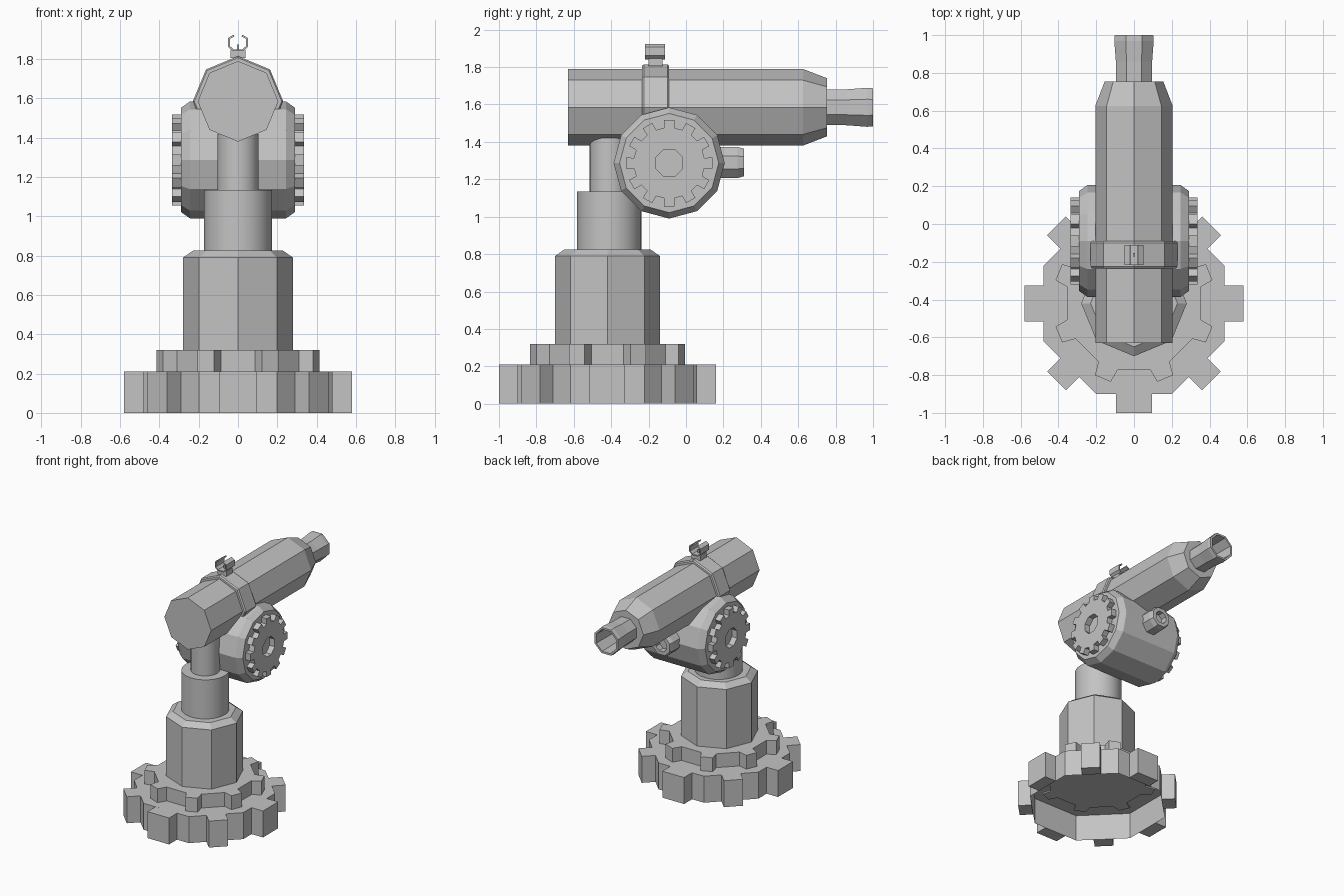
import bpy, bmesh
from math import sin, cos, pi, radians
from mathutils import Matrix

if "Cube" in bpy.data.objects:
    bpy.data.objects.remove(bpy.data.objects["Cube"])

grey = bpy.data.materials.new("plain_grey")
grey.diffuse_color = (0.55, 0.55, 0.55, 1)
grey.use_nodes = True
grey.node_tree.nodes["Principled BSDF"].inputs["Base Color"].default_value = grey.diffuse_color

BASE_Y = -0.42               # pedestal axis
DRUM_Y, DRUM_Z = -0.09, 1.287  # pivot drum axis
BARREL_Z = 1.585             # barrel axis


def finish(name, bm, smooth=False):
    bmesh.ops.recalc_face_normals(bm, faces=bm.faces)
    me = bpy.data.meshes.new(name)
    bm.to_mesh(me)
    bm.free()
    ob = bpy.data.objects.new(name, me)
    bpy.context.collection.objects.link(ob)
    me.materials.append(grey)
    if smooth:
        bpy.ops.object.select_all(action='DESELECT')
        ob.select_set(True)
        bpy.context.view_layer.objects.active = ob
        bpy.ops.object.shade_smooth_by_angle(angle=radians(40))
    return ob


def place(axis, centre, u, v, t):
    a, b = centre
    return {'z': (a + u, b + v, t), 'x': (t, a + u, b + v), 'y': (a + u, t, b + v)}[axis]


def loft(name, axis, centre, stations, n=8, turn=0.0, caps=(True, True), smooth=False):
    """Regular polygon rings at (position, radius) along an axis."""
    bm = bmesh.new()
    rings = []
    for t, r in stations:
        rings.append([bm.verts.new(place(axis, centre, r * cos(turn + 2 * pi * i / n),
                                         r * sin(turn + 2 * pi * i / n), t)) for i in range(n)])
    for a, b in zip(rings, rings[1:]):
        for i in range(n):
            j = (i + 1) % n
            bm.faces.new((a[i], a[j], b[j], b[i]))
    if caps[0]:
        bm.faces.new(rings[0])
    if caps[1]:
        bm.faces.new(rings[-1])
    return finish(name, bm, smooth)


def gear(name, axis, centre, t0, t1, teeth, r_in, r_out, half_in, half_out, turn=0.0, hole=0.0):
    """Toothed plate, optionally with an octagonal hole."""
    bm = bmesh.new()
    outline = []
    for k in range(teeth):
        a = turn + 2 * pi * k / teeth
        outline += [(r_in, a - half_in), (r_out, a - half_out), (r_out, a + half_out), (r_in, a + half_in)]
    loops = [outline]
    if hole:
        loops.append([(hole, pi / 8 + i * pi / 4) for i in range(8)])
    edges = []
    for lp in loops:
        vs = [bm.verts.new(place(axis, centre, r * cos(a), r * sin(a), t0)) for r, a in lp]
        edges += [bm.edges.new((vs[i - 1], vs[i])) for i in range(len(vs))]
    bmesh.ops.triangle_fill(bm, edges=edges, use_beauty=True)
    ext = bmesh.ops.extrude_face_region(bm, geom=bm.faces[:], use_keep_orig=True)
    step = place(axis, (0, 0), 0, 0, t1 - t0)
    bmesh.ops.translate(bm, vec=step, verts=[g for g in ext['geom'] if isinstance(g, bmesh.types.BMVert)])
    return finish(name, bm)


# Base: octagonal ring open below, with eight block teeth
base = (0, BASE_Y)
loft("base_body", 'z', base, [(0, 0.5195), (0.21, 0.5195)], 8, pi / 8, (False, True))
bm = bmesh.new()
for k in range(8):
    width = 0.19 if k % 2 == 0 else 0.14
    m = (Matrix.Translation((0, BASE_Y, 0.105)) @ Matrix.Rotation(k * pi / 4, 4, 'Z')
         @ Matrix.Translation((0.53, 0, 0)) @ Matrix.Diagonal((0.10, width, 0.21, 1)))
    bmesh.ops.create_cube(bm, size=1, matrix=m)
finish("base_teeth", bm)
gear("base_upper_gear", 'z', base, 0.20, 0.32, 8, 0.362, 0.433,
     radians(8.8), radians(6), turn=pi / 8)

# Pedestal and telescoping posts
loft("pedestal", 'z', base, [(0.32, 0.28), (0.79, 0.28), (0.825, 0.23)])
loft("lower_post", 'z', (0, -0.41), [(0.82, 0.172), (1.135, 0.172)], 32, smooth=True)
loft("upper_post", 'z', (0, -0.41), [(1.13, 0.105), (1.42, 0.105)], 32, smooth=True)

# Pivot drum with toothed plates on both sides
drum = (DRUM_Y, DRUM_Z)
loft("pivot_drum", 'x', drum, [(-0.29, 0.265), (-0.245, 0.297), (0.245, 0.297), (0.29, 0.265)], 12)
for side, word in ((-1, "left"), (1, "right")):
    gear(word + "_side_gear", 'x', drum, side * 0.285, side * 0.335, 12, 0.19, 0.233,
         radians(8.5), radians(7), hole=0.078)

# Hollow socket on the back of the drum
loft("drum_socket", 'y', (0, 1.29), [(0.15, 0.09), (0.275, 0.09), (0.31, 0.08), (0.31, 0.05), (0.26, 0.05)],
     8, pi / 8)

# Barrel with tapered end, hollow nozzle and clamp band
axis = (0, BARREL_Z)
loft("barrel", 'y', axis, [(-0.63, 0.205), (0.625, 0.205), (0.755, 0.155)])
loft("nozzle", 'y', axis, [(0.74, 0.102), (0.86, 0.104), (0.97, 0.113), (1.0, 0.110), (1.0, 0.094), (0.78, 0.088)],
     8, pi / 8)
loft("clamp_band", 'y', axis, [(-0.235, 0.20), (-0.235, 0.222), (-0.225, 0.23), (-0.10, 0.23),
                               (-0.09, 0.222), (-0.09, 0.20)])

# Sight clip on top of the clamp
bm = bmesh.new()
for loc, size in (((0, -0.163, 1.825), (0.075, 0.075, 0.04)),
                  ((0, -0.163, 1.858), (0.012, 0.02, 0.03))):
    bmesh.ops.create_cube(bm, size=1, matrix=Matrix.Translation(loc) @ Matrix.Diagonal((*size, 1)))
finish("sight_mount", bm)
bm = bmesh.new()
half = [(0.02, 1.92), (0.046, 1.905), (0.046, 1.865), (0.025, 1.845)]
path = half + [(-x, z) for x, z in reversed(half)]
rows = [[bm.verts.new((x, y, z)) for x, z in path] for y in (-0.218, -0.112)]
for i in range(len(path) - 1):
    bm.faces.new((rows[0][i], rows[0][i + 1], rows[1][i + 1], rows[1][i]))
clip = finish("sight_clip", bm)
solid = clip.modifiers.new("thickness", 'SOLIDIFY')
solid.thickness = 0.01
solid.offset = 0
